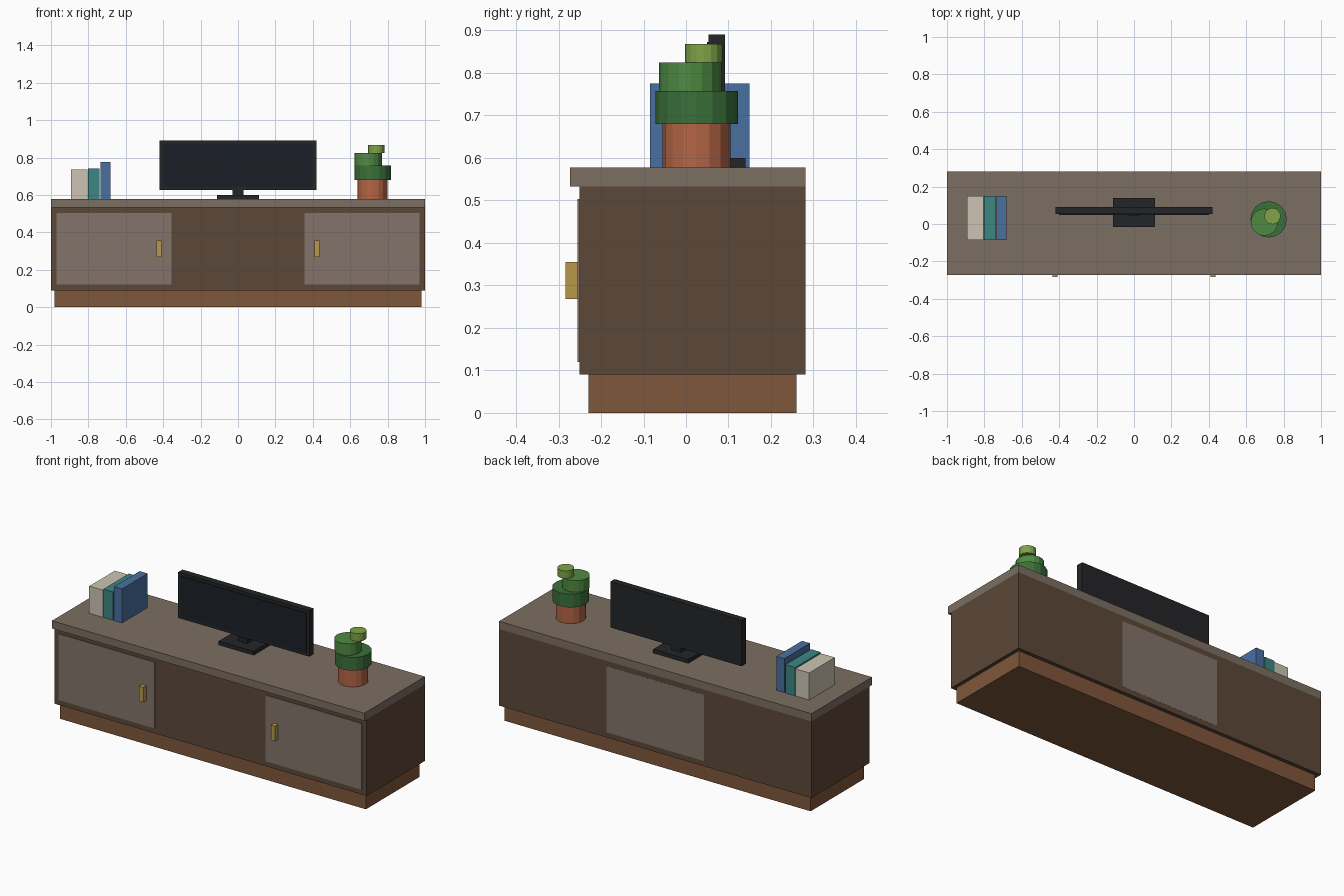
import bpy, bmesh

if "Cube" in bpy.data.objects:
    bpy.data.objects.remove(bpy.data.objects["Cube"])


def material(name, hex_code):
    # sRGB hex to linear diffuse colour
    m = bpy.data.materials.new(name)
    c = [int(hex_code[i:i + 2], 16) / 255 for i in (0, 2, 4)]
    m.diffuse_color = [((v + 0.055) / 1.055) ** 2.4 for v in c] + [1]
    m.use_nodes = True
    m.node_tree.nodes["Principled BSDF"].inputs["Base Color"].default_value = m.diffuse_color
    return m


def finish(name, bm, mat):
    mesh = bpy.data.meshes.new(name)
    bm.to_mesh(mesh)
    bm.free()
    mesh.materials.append(mat)
    ob = bpy.data.objects.new(name, mesh)
    bpy.context.collection.objects.link(ob)
    return ob


def box(name, x, y, z, mat):
    bm = bmesh.new()
    bmesh.ops.create_cube(bm, size=1)
    spans = (x, y, z)
    bmesh.ops.scale(bm, vec=[b - a for a, b in spans], verts=bm.verts)
    bmesh.ops.translate(bm, vec=[(a + b) / 2 for a, b in spans], verts=bm.verts)
    return finish(name, bm, mat)


def cylinder(name, x, y, r, z0, z1, mat, sides=16):
    bm = bmesh.new()
    bmesh.ops.create_cone(bm, cap_ends=True, segments=sides, radius1=r,
                          radius2=r, depth=z1 - z0)
    bmesh.ops.translate(bm, vec=(x, y, (z0 + z1) / 2), verts=bm.verts)
    return finish(name, bm, mat)


walnut = material("dark_wood", "5C4838")
plinth_wood = material("plinth_wood", "80573B")
taupe = material("taupe_top", "7C6E62")
panel = material("panel_grey", "83746B")
brass = material("brass", "B8994A")
black = material("black_plastic", "242527")
glass = material("screen_glass", "1B1F27")

# Cabinet
BACK = 0.281
TOP = 0.578
box("plinth", (-0.98, 0.98), (-0.23, 0.26), (0, 0.09), plinth_wood)
box("cabinet_body", (-1, 1), (-0.251, BACK), (0.09, 0.533), walnut)
box("cabinet_top", (-1, 1), (-0.273, BACK), (0.533, TOP), taupe)
box("back_panel", (-0.313, 0.313), (0.265, BACK + 0.0005), (0.12, 0.503), panel)

# Doors and handles
for side, s in (("left", -1), ("right", 1)):
    box(side + "_door", sorted((s * 0.356, s * 0.97)), (-0.255, -0.235),
        (0.12, 0.503), panel)
    box(side + "_handle", sorted((s * 0.408, s * 0.435)), (-0.283, -0.254),
        (0.268, 0.355), brass)

# Television
box("tv_base", (-0.112, 0.112), (-0.017, 0.14), (TOP, 0.6), black)
box("tv_neck", (-0.03, 0.03), (0.045, 0.09), (0.6, 0.626), black)
box("tv_frame", (-0.42, 0.42), (0.053, 0.092), (0.625, 0.89), black)
box("tv_screen", (-0.4, 0.4), (0.049, 0.06), (0.642, 0.873), glass)

# Books
for name, x0, x1, z1, col in (("cream", -0.893, -0.805, 0.735, "CDC5B4"),
                              ("teal", -0.803, -0.74, 0.742, "3C8682"),
                              ("blue", -0.734, -0.683, 0.775, "4A70A0")):
    box(name + "_book", (x0, x1), (-0.085, 0.149), (TOP, z1),
        material(name + "_cover", col))

# Potted plant
cylinder("plant_pot", 0.72, 0.025, 0.08, TOP, 0.68, material("terracotta", "B56546"))
cylinder("lower_foliage", 0.72, 0.025, 0.097, 0.68, 0.757, material("deep_green", "3A703A"))
cylinder("middle_foliage", 0.697, 0.01, 0.073, 0.757, 0.824, material("mid_green", "4F8A42"))
cylinder("upper_foliage", 0.74, 0.042, 0.044, 0.824, 0.868, material("light_green", "7FA348"))
